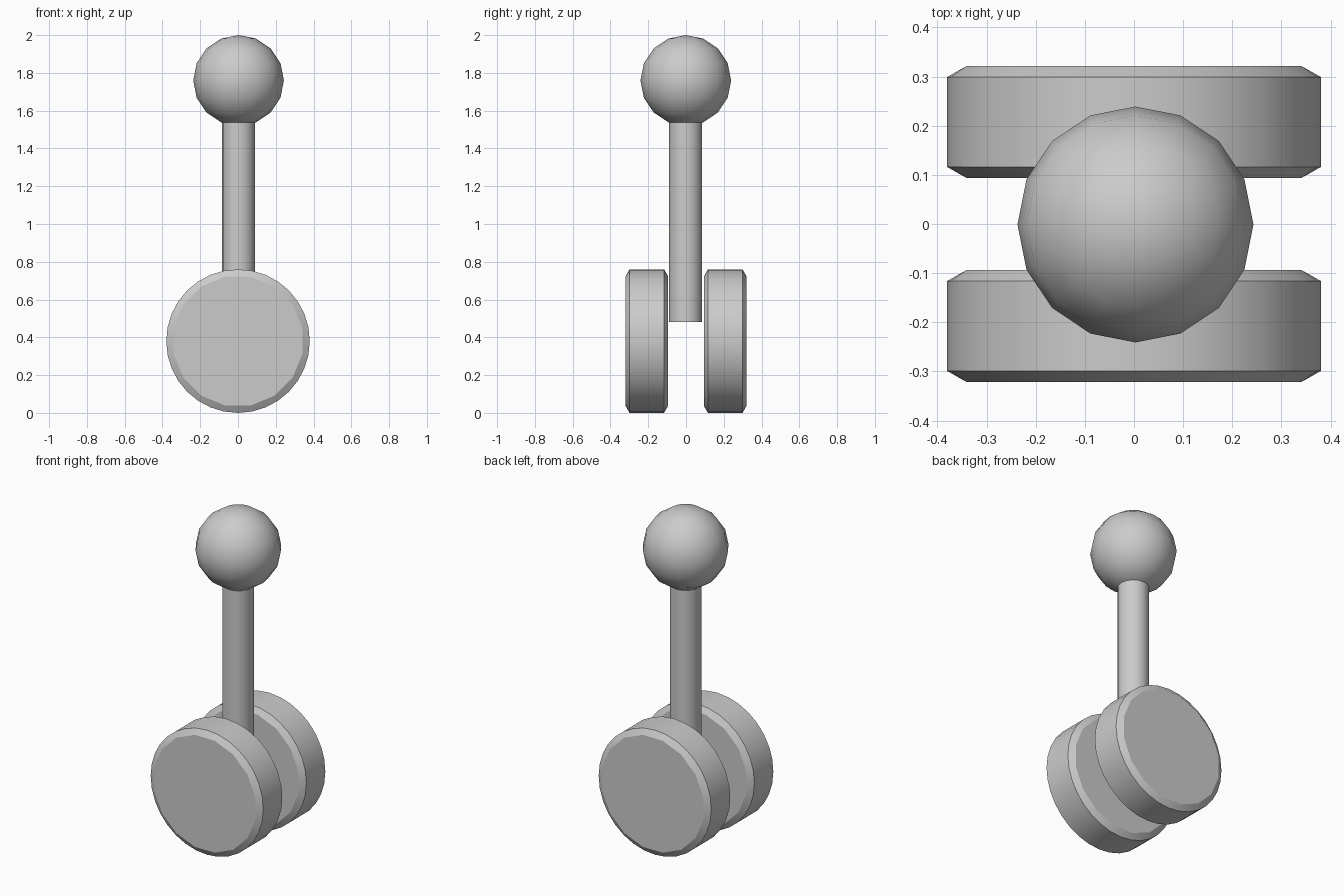
import bpy, bmesh
from math import radians, cos, sin, pi

if "Cube" in bpy.data.objects:
    bpy.data.objects.remove(bpy.data.objects["Cube"])

SEG = 32


def smooth(obj, angle):
    bpy.ops.object.select_all(action='DESELECT')
    obj.select_set(True)
    bpy.context.view_layer.objects.active = obj
    bpy.ops.object.shade_smooth_by_angle(angle=radians(angle))


def wheel(name, y_center):
    # chamfered disc along y; flat faces are 16-sided, the rim is 32-sided
    bm = bmesh.new()
    rings = []
    for y, flat in ((-0.1135, True), (-0.0915, False), (0.0915, False), (0.1135, True)):
        ring = []
        for i in range(SEG):
            a = 2 * pi * i / SEG
            r = 0.38
            if flat:
                r = 0.348 if i % 2 else 0.348 * cos(pi / 16)
            ring.append(bm.verts.new((r * cos(a), y_center + y, 0.38 + r * sin(a))))
        rings.append(ring)
    for a, b in zip(rings, rings[1:]):
        for i in range(SEG):
            j = (i + 1) % SEG
            bm.faces.new((a[i], a[j], b[j], b[i]))
    bm.faces.new(rings[0])
    bm.faces.new(rings[-1])
    bmesh.ops.recalc_face_normals(bm, faces=bm.faces)
    mesh = bpy.data.meshes.new(name)
    bm.to_mesh(mesh)
    bm.free()
    obj = bpy.data.objects.new(name, mesh)
    bpy.context.collection.objects.link(obj)
    smooth(obj, 25)


# pair of discs either side of the post
wheel("front_wheel", -0.2075)
wheel("back_wheel", 0.2075)

# upright post hanging between the discs
bpy.ops.mesh.primitive_cylinder_add(vertices=16, radius=0.088, depth=1.06,
                                    location=(0.003, -0.002, 1.01))
post = bpy.context.object
post.name = "post"
smooth(post, 30)

# round knob on top
bpy.ops.mesh.primitive_uv_sphere_add(segments=16, ring_count=8, radius=0.24,
                                     location=(0.003, -0.001, 1.76))
knob = bpy.context.object
knob.name = "knob"
smooth(knob, 40)
